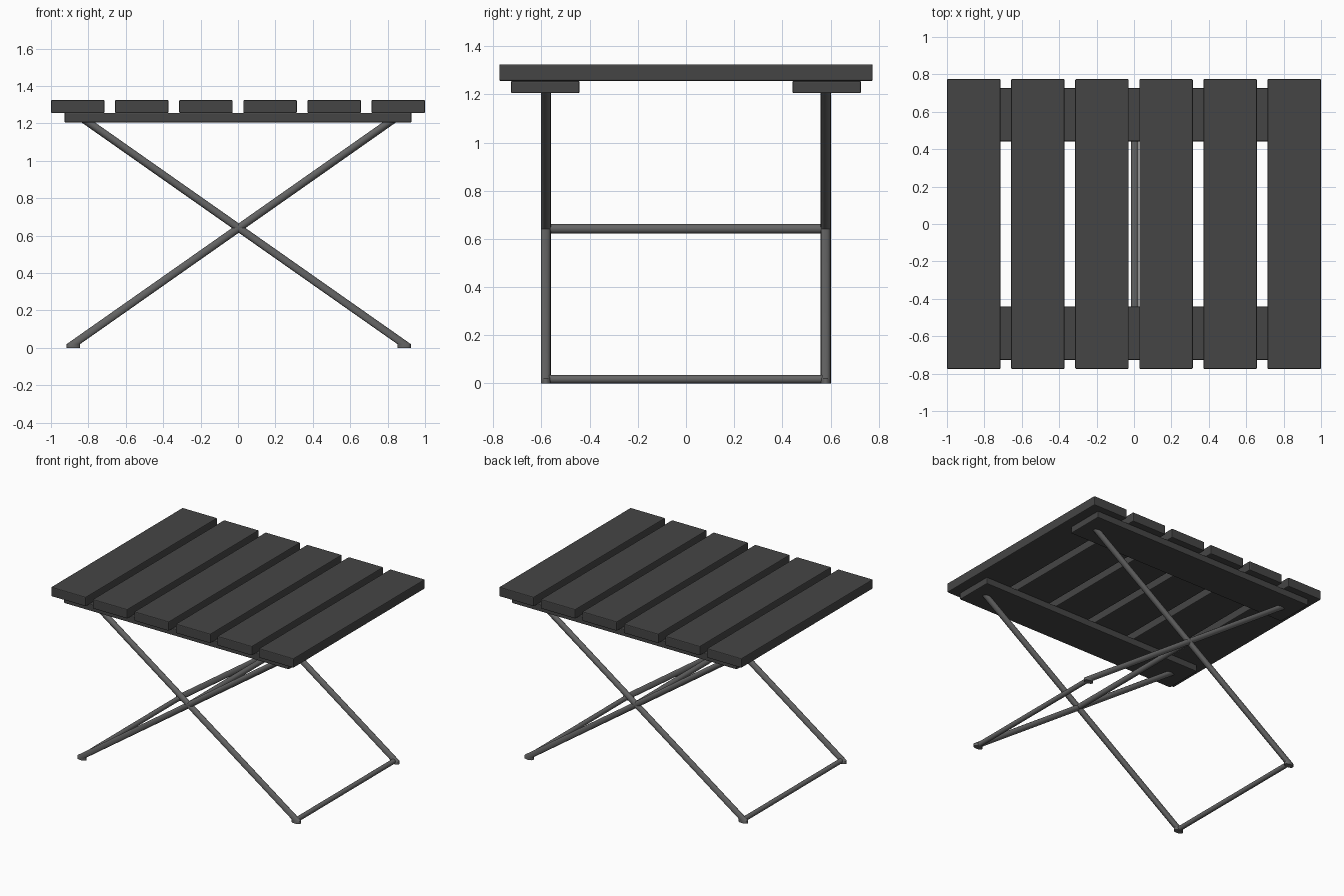
import bpy, bmesh
from math import cos, sin, pi

if "Cube" in bpy.data.objects:
    bpy.data.objects.remove(bpy.data.objects["Cube"])

DARK = bpy.data.materials.new("dark_wood")
DARK.diffuse_color = (0.06, 0.06, 0.06, 1)
DARK.use_nodes = True
DARK.node_tree.nodes["Principled BSDF"].inputs["Base Color"].default_value = DARK.diffuse_color
METAL = bpy.data.materials.new("grey_metal")
METAL.diffuse_color = (0.13, 0.13, 0.13, 1)
METAL.use_nodes = True
METAL.node_tree.nodes["Principled BSDF"].inputs["Base Color"].default_value = METAL.diffuse_color


def finish(name, bm, mat, smooth=False):
    bmesh.ops.recalc_face_normals(bm, faces=bm.faces)
    me = bpy.data.meshes.new(name)
    bm.to_mesh(me)
    bm.free()
    ob = bpy.data.objects.new(name, me)
    bpy.context.collection.objects.link(ob)
    me.materials.append(mat)
    if smooth:
        bpy.ops.object.select_all(action='DESELECT')
        ob.select_set(True)
        bpy.context.view_layer.objects.active = ob
        bpy.ops.object.shade_smooth_by_angle(angle=0.7)
    return ob


def board(name, lo, hi):
    bm = bmesh.new()
    bmesh.ops.create_cube(bm, size=1)
    for v in bm.verts:
        v.co = [(a + b) / 2 + c * (b - a) for a, b, c in zip(lo, hi, v.co)]
    bmesh.ops.bevel(bm, geom=bm.edges[:], offset=0.006, segments=2,
                    profile=0.5, affect='EDGES')
    finish(name, bm, DARK)


def sweep(name, centres, u, w, sides=16):
    """Tube through parallel rings; u and w are the ring's half axes."""
    bm = bmesh.new()
    rings = []
    for c in centres:
        rings.append([bm.verts.new([c[k] + u[k] * cos(2 * pi * i / sides)
                                    + w[k] * sin(2 * pi * i / sides)
                                    for k in range(3)]) for i in range(sides)])
    for a, b in zip(rings, rings[1:]):
        for i in range(sides):
            j = (i + 1) % sides
            bm.faces.new((a[i], a[j], b[j], b[i]))
    bm.faces.new(rings[0])
    bm.faces.new(rings[-1])
    finish(name, bm, METAL, True)


# Table top slats
for i in range(6):
    x = -0.857 + i * 0.3428
    board(f"slat_{i + 1}", (x - 0.143, -0.775, 1.255), (x + 0.143, 0.775, 1.325))

# Rails under the slats
board("front_rail", (-0.928, -0.727, 1.205), (0.928, -0.442, 1.256))
board("back_rail", (-0.928, 0.442, 1.205), (0.928, 0.727, 1.256))

# Crossed legs with upright flat feet
CX = 0.004
for side, y in (("front", -0.582), ("back", 0.58)):
    for label, s in (("left", -1), ("right", 1)):
        foot = CX + s * 0.884
        sweep(f"{side}_{label}_leg",
              [(foot, y, 0), (foot, y, 0.02), (CX - s * 0.833, y, 1.225)],
              (0.036, 0, 0), (0, 0.021, 0))

# Crossbars: two between the feet, one at the crossing
for name, x, z, r in (("left_foot_bar", CX - 0.884, 0.0175, 0.0175),
                      ("right_foot_bar", CX + 0.884, 0.0175, 0.0175),
                      ("middle_bar", CX, 0.642, 0.02)):
    sweep(name, [(x, -0.58, z), (x, 0.578, z)], (r, 0, 0), (0, 0, r))
